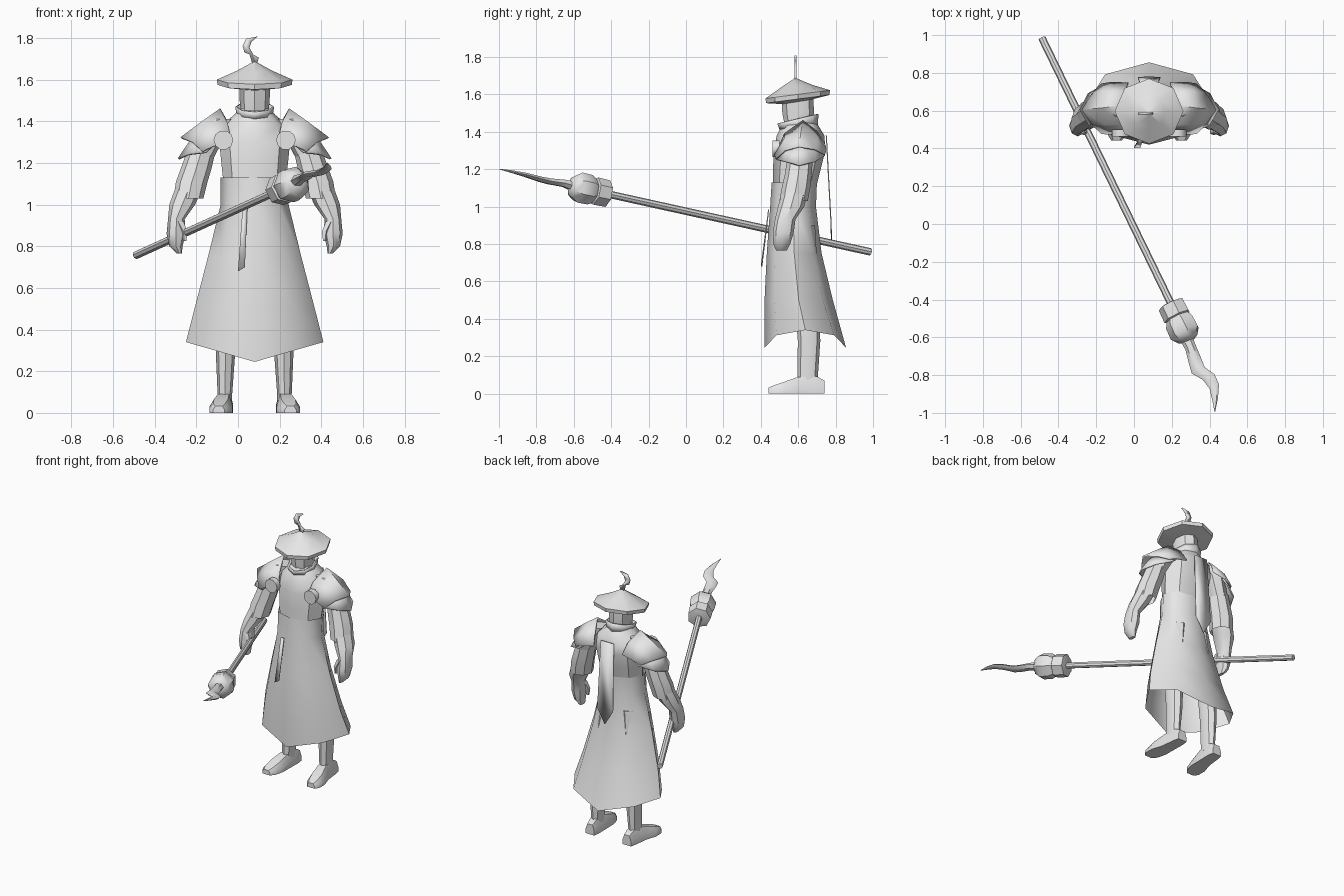
import bpy, bmesh, math
from mathutils import Vector

CX = 0.08  # the figure's own centre line
grey = bpy.data.materials.new("plain_grey")
grey.diffuse_color = (0.8, 0.8, 0.8, 1)


def finish(name, bm, x=CX, mirror=False, thick=0, angle=40):
    """Turn a bmesh into a shaded object, optionally mirrored about the centre line."""
    bmesh.ops.recalc_face_normals(bm, faces=bm.faces)
    me = bpy.data.meshes.new(name)
    bm.to_mesh(me)
    bm.free()
    for p in me.polygons:
        p.use_smooth = True
    me.set_sharp_from_angle(angle=math.radians(angle))
    me.materials.append(grey)
    ob = bpy.data.objects.new(name, me)
    bpy.context.collection.objects.link(ob)
    ob.location.x = x
    if thick:
        m = ob.modifiers.new("thickness", 'SOLIDIFY')
        m.thickness = thick
        m.offset = 0
    if mirror:
        ob.modifiers.new("mirror", 'MIRROR')
    return ob


def loft(name, rings, start=True, end=True, closed=True, **kw):
    """Skin a list of equally sized point rows."""
    bm = bmesh.new()
    rows = [[bm.verts.new(p) for p in r] for r in rings]
    n = len(rows[0])
    for a, b in zip(rows, rows[1:]):
        for i in range(n if closed else n - 1):
            j = (i + 1) % n
            bm.faces.new((a[i], a[j], b[j], b[i]))
    if closed and start:
        bm.faces.new(rows[0])
    if closed and end:
        bm.faces.new(rows[-1])
    return finish(name, bm, **kw)


def body_ring(z, hw, yf, yb, tilt=0, rise=0, n=8):
    """Oval from front edge yf to back edge yb; tilt lifts the back, rise the sides."""
    cy, hy = (yf + yb) / 2, (yb - yf) / 2
    ring = []
    for k in range(n):
        a = 2 * math.pi * k / n
        s, c = math.sin(a), math.cos(a)
        ring.append((hw * s, cy - hy * c, z - tilt * c + rise * abs(s)))
    return ring


def limb_ring(z, x, y, rx, ry, n=8):
    return [(x + rx * math.cos(2 * math.pi * k / n),
             y + ry * math.sin(2 * math.pi * k / n), z) for k in range(n)]


def plate(name, pts, thick, **kw):
    bm = bmesh.new()
    bm.faces.new([bm.verts.new(p) for p in pts])
    return finish(name, bm, thick=thick, **kw)


# Robe: upper body and flared skirt with a pointed hem
loft("torso", [body_ring(*r) for r in (
    (1.06, .145, .465, .685), (1.2, .16, .465, .72), (1.3, .17, .47, .745),
    (1.38, .16, .485, .74), (1.43, .10, .51, .71), (1.46, .075, .53, .69))])
loft("skirt", [body_ring(*r) for r in (
    (1.13, .165, .458, .70), (1.0, .163, .45, .695), (.75, .224, .432, .725),
    (.5, .289, .42, .785))] + [body_ring(.245, .33, .42, .856, rise=.095)],
    start=False, end=False, angle=60)

# Neck, head and raised collar
loft("head", [body_ring(*r) for r in (
    (1.42, .065, .53, .67), (1.5, .072, .515, .685), (1.59, .075, .51, .68))])
loft("collar", [body_ring(1.42, .08, .505, .70, .01),
                body_ring(1.47, .09, .492, .705, .025)],
     start=False, end=False, thick=.008)

# Wide conical hat tipped slightly forward
loft("hat", [body_ring(*r) for r in (
    (1.56, .075, .515, .67, .012), (1.575, .178, .428, .767, .022),
    (1.60, .182, .425, .77, .022), (1.643, .085, .505, .675, .008),
    (1.685, .008, .578, .592))], angle=30)

# Curled plume on the hat
plume = [(.07, 1.672), (.055, 1.722), (.031, 1.73), (.022, 1.763), (.04, 1.797),
         (.095, 1.808), (.065, 1.782), (.055, 1.754), (.074, 1.72), (.10, 1.706),
         (.09, 1.672)]
plate("hat_plume", [(x, .585, z) for x, z in plume], .012, x=0)

# Hanging sash in front and pointed streamer behind
plate("front_sash", [(.0, .405, .68), (.033, .405, .70), (.045, .442, .985),
                     (.022, .442, .985)], .006, x=0)
plate("back_streamer", [(-.05, .75, 1.38), (.05, .75, 1.38), (.06, .775, .92),
                        (0, .778, .82), (-.06, .775, .92)], .006)

# Legs
loft("legs", [limb_ring(*r) for r in (
    (.9, .09, .62, .06, .07), (.45, .137, .65, .052, .065),
    (.28, .14, .658, .046, .06), (.09, .143, .65, .035, .055),
    (.06, .143, .65, .035, .055))], mirror=True)

# Boots, lofted from heel to toe
boots = []
for y, c, w, h in ((.74, .142, .033, .07), (.70, .143, .04, .092), (.60, .15, .045, .09),
                   (.53, .162, .056, .065), (.47, .17, .048, .045), (.442, .172, .028, .032)):
    boots.append([(c - w, y, 0), (c + w, y, 0), (c + w, y, .45 * h),
                  (c + .6 * w, y, h), (c - .6 * w, y, h), (c - w, y, .45 * h)])
loft("boots", boots, mirror=True)

# Arms with hands, thumbs and loose sleeves
loft("arms", [limb_ring(*r) for r in (
    (1.41, .15, .62, .05, .06), (1.34, .21, .62, .075, .08), (1.2, .272, .605, .062, .062),
    (1.1, .307, .588, .066, .068), (1.0, .348, .562, .062, .07),
    (.93, .376, .53, .04, .055), (.86, .377, .52, .046, .056),
    (.80, .378, .512, .032, .045), (.765, .362, .51, .012, .028))], mirror=True)
loft("thumbs", [limb_ring(*r, n=5) for r in (
    (.92, .36, .50, .022, .025), (.87, .337, .49, .018, .02),
    (.825, .335, .485, .008, .01))], mirror=True)
loft("sleeves", [limb_ring(*r) for r in (
    (1.26, .255, .61, .068, .068), (1.17, .282, .60, .074, .072),
    (1.11, .302, .59, .076, .076), (1.03, .318, .575, .072, .076))],
    start=False, end=False, mirror=True)

# Layered shoulder guards
loft("shoulder_guard_upper", [
    [(.11, .49, 1.30), (.13, .53, 1.39), (.163, .625, 1.458), (.13, .70, 1.40), (.11, .745, 1.32)],
    [(.20, .478, 1.28), (.235, .53, 1.365), (.245, .615, 1.40), (.235, .70, 1.365), (.20, .748, 1.30)],
    [(.25, .48, 1.255), (.30, .53, 1.30), (.353, .605, 1.32), (.30, .69, 1.305), (.25, .74, 1.28)]],
    closed=False, mirror=True, thick=.01)
loft("shoulder_guard_lower", [
    [(.19, .49, 1.29), (.25, .53, 1.33), (.28, .61, 1.345), (.25, .69, 1.33), (.19, .74, 1.30)],
    [(.235, .485, 1.25), (.32, .53, 1.24), (.365, .605, 1.22), (.32, .69, 1.24), (.23, .74, 1.27)]],
    closed=False, mirror=True, thick=.01)

# Round chest clasps
loft("chest_clasps", [[(.15 + .047 * math.cos(k * math.pi / 5), y,
                        1.31 + .047 * math.sin(k * math.pi / 5)) for k in range(10)]
                      for y in (.462, .50)], mirror=True)

# Long staff held across the body
BUTT, NECK = Vector((-.49, .99, .757)), Vector((.2, -.43, 1.07))
AXIS = (NECK - BUTT).normalized()
SIDE = AXIS.cross(Vector((0, 0, 1))).normalized()
UP = SIDE.cross(AXIS)


def staff_ring(p, rs, ru, n):
    return [Vector(p) + SIDE * rs * math.cos(2 * math.pi * k / n)
            + UP * ru * math.sin(2 * math.pi * k / n) for k in range(n)]


def on_axis(y):
    return BUTT + AXIS * ((y - BUTT.y) / AXIS.y)


loft("staff_shaft", [staff_ring(on_axis(y), .02, .02, 8) for y in (.985, -.45)], x=0)
loft("staff_head", [staff_ring(on_axis(y), r, r, 7) for y, r in (
    (-.42, .05), (-.425, .074), (-.49, .076), (-.495, .066), (-.52, .082),
    (-.575, .084), (-.605, .06), (-.62, .03))], x=0)
# Wavy flame-shaped blade
loft("staff_blade", [staff_ring(p, rs, ru, 6) for p, rs, ru in (
    ((.27, -.59, 1.105), .035, .03), ((.30, -.655, 1.125), .03, .022),
    ((.325, -.73, 1.135), .036, .018), ((.34, -.775, 1.145), .038, .016),
    ((.395, -.81, 1.155), .034, .014), ((.425, -.86, 1.17), .028, .012),
    ((.43, -.93, 1.187), .016, .008), ((.428, -.995, 1.2), .002, .002))], x=0)
